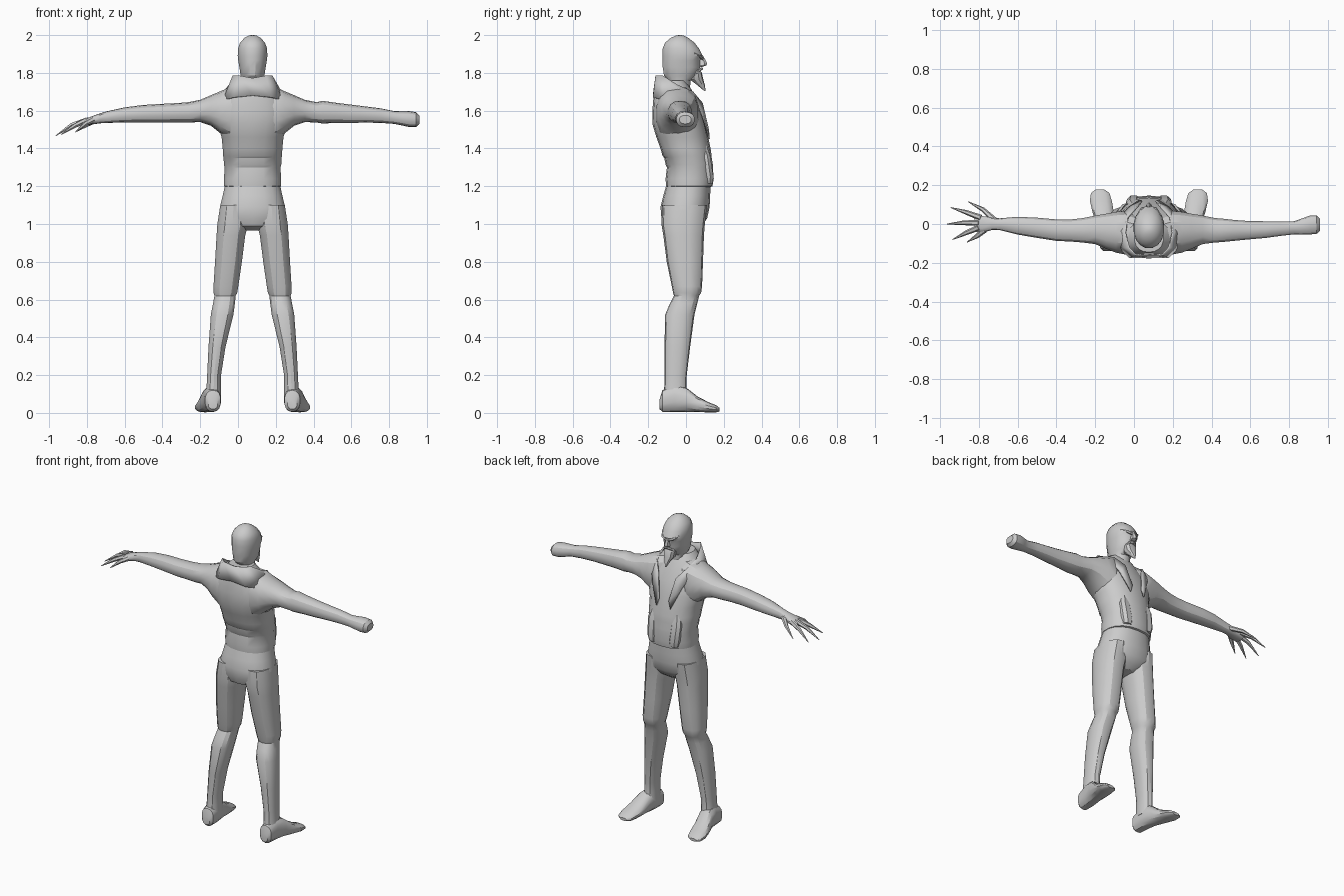
import bpy, bmesh
from math import sin, cos, pi, radians
from mathutils import Vector

CX = 0.077  # body midline


def finish(name, bm, angle=28):
    bmesh.ops.recalc_face_normals(bm, faces=bm.faces)
    me = bpy.data.meshes.new(name)
    bm.to_mesh(me)
    bm.free()
    ob = bpy.data.objects.new(name, me)
    bpy.context.collection.objects.link(ob)
    bpy.ops.object.select_all(action='DESELECT')
    ob.select_set(True)
    bpy.context.view_layer.objects.active = ob
    bpy.ops.object.shade_smooth_by_angle(angle=radians(angle))
    return ob


def skin(bm, loops):
    n = len(loops[0])
    for a, b in zip(loops, loops[1:]):
        for i in range(n):
            j = (i + 1) % n
            bm.faces.new((a[i], a[j], b[j], b[i]))
    bm.faces.new(loops[0])
    bm.faces.new(loops[-1])


def loft(name, axis, rings, side=1, n=14, p=0.85):
    """Rings: position on axis, then min/max of the two other axes. x is measured from the midline."""
    bm = bmesh.new()
    loops = []
    for t, u0, u1, v0, v1 in rings:
        loop = []
        for i in range(n):
            a = 2 * pi * (i + 0.5) / n
            c, s = cos(a), sin(a)
            c, s = abs(c) ** p * (1 if c > 0 else -1), abs(s) ** p * (1 if s > 0 else -1)
            u = (u0 + u1) / 2 + c * (u1 - u0) / 2
            v = (v0 + v1) / 2 + s * (v1 - v0) / 2
            x, y, z = {'z': (u, v, t), 'x': (t, u, v), 'y': (u, t, v)}[axis]
            loop.append(bm.verts.new((CX + side * x, y, z)))
        loops.append(loop)
    skin(bm, loops)
    return finish(name, bm)


def sym(rows):
    return [(z, -w, w, yb, yf) for z, w, yb, yf in rows]


def tube(name, pts, radii, n=6):
    bm = bmesh.new()
    pts = [Vector(q) for q in pts]
    loops = []
    for k, q in enumerate(pts):
        d = (pts[min(k + 1, len(pts) - 1)] - pts[max(k - 1, 0)]).normalized()
        a = d.cross(Vector((0, 0, 1))).normalized()
        b = d.cross(a)
        loops.append([bm.verts.new(q + radii[k] * (a * cos(2 * pi * i / n) + b * sin(2 * pi * i / n)))
                      for i in range(n)])
    skin(bm, loops)
    return finish(name, bm, 50)


# jacket torso with belt-like folds, overhanging the trousers at the hem
loft('jacket', 'z', sym([
    (1.195, .142, -.100, .125), (1.20, .152, -.106, .140), (1.24, .153, -.108, .147),
    (1.30, .150, -.101, .142), (1.315, .154, -.108, .142), (1.35, .155, -.115, .136),
    (1.36, .158, -.124, .136), (1.40, .160, -.135, .130), (1.46, .166, -.157, .118),
    (1.53, .188, -.178, .102), (1.60, .190, -.178, .080), (1.66, .160, -.173, .052),
    (1.71, .120, -.165, .030), (1.76, .075, -.145, .000)]), n=18, p=.88)

# trousers: pelvis and legs
loft('pelvis', 'z', sym([
    (.965, .05, -.06, .05), (.99, .13, -.115, .085), (1.03, .182, -.130, .112),
    (1.09, .175, -.135, .125), (1.15, .160, -.120, .128), (1.21, .147, -.103, .130)]), n=18, p=.88)

LEG = [(1.10, .03, .172, -.125, .112), (1.0, .022, .188, -.130, .100), (.94, .037, .192, -.120, .095),
       (.80, .055, .200, -.102, .090), (.67, .074, .208, -.075, .085), (.635, .080, .208, -.068, .080),
       (.62, .088, .203, -.064, .070), (.58, .092, .210, -.085, .060), (.52, .100, .222, -.110, .045),
       (.35, .142, .234, -.114, .022), (.20, .166, .241, -.113, .004), (.14, .167, .244, -.115, .002),
       (.08, .165, .252, -.120, .010)]
FOOT = [(-.140, .185, .235, .02, .07), (-.125, .168, .252, .006, .12), (-.06, .166, .258, .004, .15),
        (0, .170, .272, .006, .135), (.06, .180, .292, .004, .088), (.12, .190, .306, .003, .056),
        (.16, .203, .300, .003, .040), (.178, .230, .275, .008, .026)]
for s, tag in ((-1, 'left'), (1, 'right')):
    loft('leg_' + tag, 'z', LEG, s)
    loft('foot_' + tag, 'y', FOOT, s)

# arms share the shoulder and forearm, then end in an open hand or a fist
SHOULDER = [(.05, -.15, .04, 1.45, 1.74), (.12, -.160, .070, 1.44, 1.725), (.17, -.150, .065, 1.48, 1.703),
            (.22, -.130, .055, 1.52, 1.682), (.278, -.105, .045, 1.54, 1.657),
            (.34, -.097, .032, 1.537, 1.645)]
loft('arm_open', 'x', SHOULDER + [
    (.40, -.092, .025, 1.538, 1.640), (.48, -.088, .025, 1.538, 1.636), (.58, -.072, .034, 1.538, 1.630),
    (.68, -.055, .038, 1.538, 1.617), (.77, -.032, .030, 1.535, 1.597), (.81, -.032, .034, 1.533, 1.585),
    (.86, -.045, .042, 1.525, 1.567), (.90, -.040, .035, 1.520, 1.550)], -1)
loft('arm_fist', 'x', SHOULDER + [
    (.37, -.095, .030, 1.532, 1.652), (.44, -.088, .022, 1.535, 1.642), (.52, -.080, .016, 1.535, 1.632),
    (.60, -.073, .015, 1.537, 1.622), (.68, -.062, .014, 1.535, 1.612), (.75, -.054, .015, 1.530, 1.598),
    (.79, -.056, .030, 1.522, 1.597), (.83, -.055, .044, 1.513, 1.598), (.865, -.052, .046, 1.513, 1.592),
    (.883, -.035, .028, 1.53, 1.575)], 1)

# five pointed fingers: base, knuckle, tip
FINGERS = [((-.72, .02, 1.56), (-.78, .075, 1.535), (-.855, .115, 1.49)),
           ((-.79, .032, 1.55), (-.865, .06, 1.53), (-.945, .085, 1.48)),
           ((-.80, .006, 1.55), (-.88, .006, 1.525), (-.965, 0, 1.467)),
           ((-.80, -.018, 1.55), (-.865, -.045, 1.52), (-.935, -.08, 1.475)),
           ((-.77, -.03, 1.55), (-.81, -.062, 1.53), (-.86, -.093, 1.487))]
for i, f in enumerate(FINGERS):
    tube('finger_%d' % (i + 1), f, (.016, .012, .002))

# masked head and neck
loft('head', 'z', sym([
    (1.68, .055, -.09, .02), (1.76, .055, -.095, .025), (1.785, .064, -.118, .060), (1.83, .071, -.125, .076),
    (1.865, .077, -.126, .076), (1.89, .080, -.126, .090), (1.93, .078, -.125, .070),
    (1.96, .067, -.112, .046), (1.985, .044, -.082, .014), (1.997, .022, -.055, -.012),
    (2.0, .006, -.038, -.026)]), n=16, p=.95)
# pointed beard, nose and brows
loft('beard', 'z', sym([
    (1.705, .004, .096, .104), (1.735, .016, .060, .100), (1.765, .034, .020, .092),
    (1.80, .040, .020, .084), (1.82, .030, .030, .070)]), n=10)
loft('nose', 'z', sym([
    (1.832, .014, .05, .086), (1.84, .018, .05, .108), (1.85, .013, .05, .113),
    (1.892, .007, .05, .090)]), n=6)
for s, tag in ((-1, 'left'), (1, 'right')):
    tube('brow_' + tag, [(CX + s * .006, .086, 1.875), (CX + s * .035, .078, 1.886),
                         (CX + s * .062, .045, 1.905)], (.007, .009, .003))
    tube('moustache_' + tag, [(CX, .084, 1.823), (CX + s * .022, .076, 1.818),
                              (CX + s * .036, .056, 1.795)], (.007, .007, .003))

# tall folded collar running down into lapels: upper edge and lower edge of one half
TOP = [(0, -.153, 1.772), (.07, -.158, 1.785), (.102, -.122, 1.785), (.122, -.045, 1.735),
       (.108, .035, 1.700), (.062, .085, 1.640), (.035, .118, 1.500)]
LOW = [(0, -.172, 1.68), (.10, -.172, 1.67), (.155, -.120, 1.655), (.150, -.035, 1.700),
       (.135, .050, 1.645), (.105, .085, 1.580), (.050, .122, 1.450)]
bm = bmesh.new()
mirror = lambda row: [(-x, y, z) for x, y, z in row[:0:-1]] + row
t, l = [[bm.verts.new((CX + x, y, z)) for x, y, z in mirror(r)] for r in (TOP, LOW)]
for i in range(len(t) - 1):
    bm.faces.new((t[i], t[i + 1], l[i + 1], l[i]))
collar = finish('collar', bm, 20)
m = collar.modifiers.new('thickness', 'SOLIDIFY')
m.thickness, m.offset = .008, 0

# raised pocket flaps on the jacket front
for s, tag in ((-1, 'left'), (1, 'right')):
    loft('jacket_panel_' + tag, 'z', [
        (1.215, .045, .105, .08, .143), (1.25, .040, .115, .08, .148), (1.36, .045, .120, .07, .130),
        (1.42, .055, .100, .05, .110)], s, n=8)
